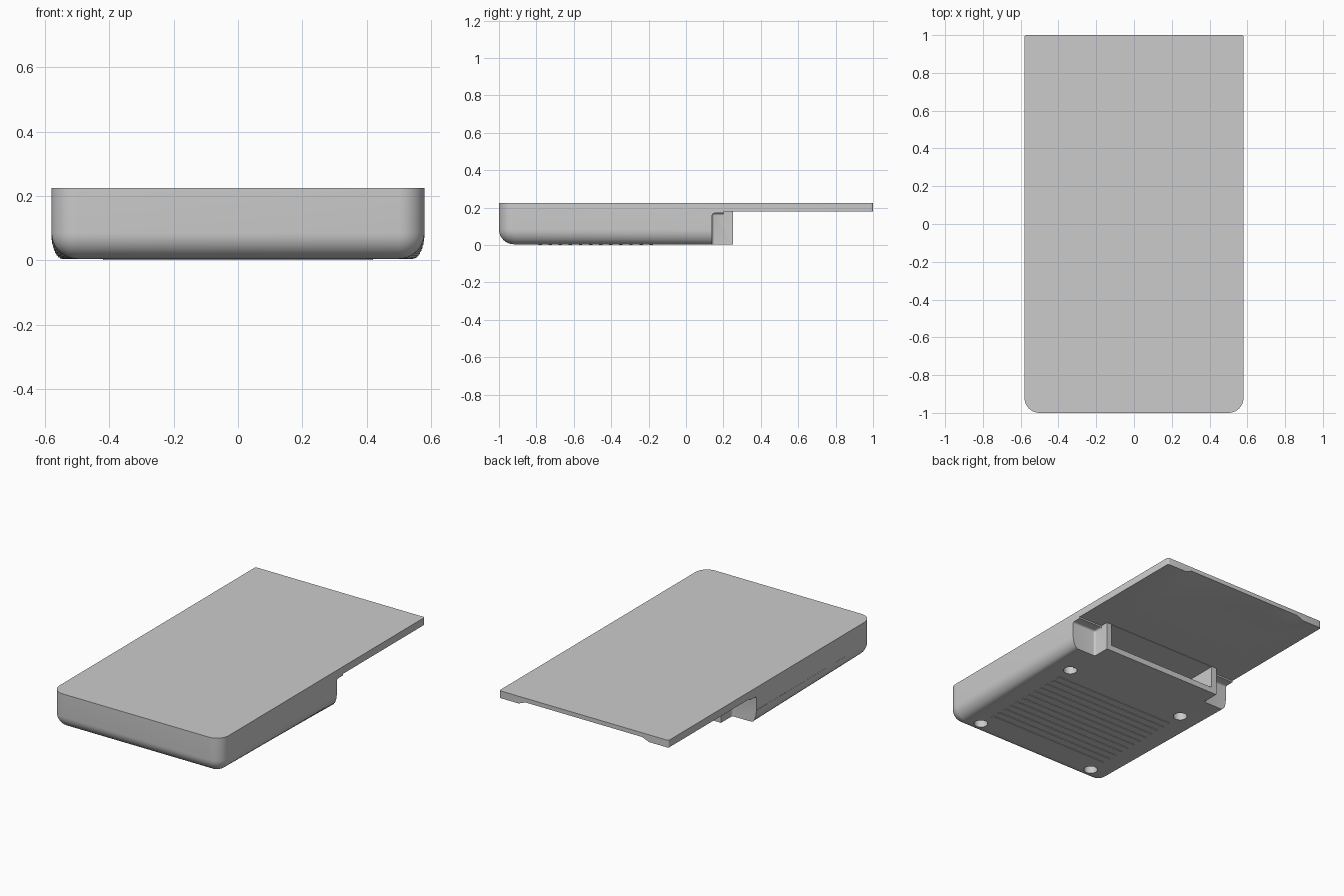
import bpy, bmesh
from mathutils import Vector

if "Cube" in bpy.data.objects:
    bpy.data.objects.remove(bpy.data.objects["Cube"], do_unlink=True)

grey = bpy.data.materials.new("light grey plastic")
grey.use_nodes = True
colour = (0.6, 0.6, 0.6, 1)
grey.diffuse_color = colour
grey.node_tree.nodes["Principled BSDF"].inputs["Base Color"].default_value = colour


def finish(name, bm):
    mesh = bpy.data.meshes.new(name)
    bmesh.ops.recalc_face_normals(bm, faces=bm.faces)
    bm.to_mesh(mesh)
    bm.free()
    mesh.materials.append(grey)
    obj = bpy.data.objects.new(name, mesh)
    bpy.context.collection.objects.link(obj)
    return obj


def box_bm(lo, hi):
    bm = bmesh.new()
    lo, hi = Vector(lo), Vector(hi)
    bmesh.ops.create_cube(bm, size=1)
    for v in bm.verts:
        v.co = [(lo[i] + hi[i]) / 2 + v.co[i] * (hi[i] - lo[i]) for i in range(3)]
    return bm


def bevel(bm, rule, radius, segments):
    edges = [e for e in bm.edges
             if rule((e.verts[0].co + e.verts[1].co) / 2, e.verts[0].co - e.verts[1].co)]
    bmesh.ops.bevel(bm, geom=edges, offset=radius, segments=segments,
                    profile=0.5, affect='EDGES')


def box(name, lo, hi, radius=0):
    bm = box_bm(lo, hi)
    if radius:
        bevel(bm, lambda mid, d: True, radius, 4)
    return finish(name, bm)


def cut(target, cutter):
    mod = target.modifiers.new("cut", 'BOOLEAN')
    mod.operation = 'DIFFERENCE'
    mod.solver = 'EXACT'
    mod.object = cutter
    bpy.context.view_layer.objects.active = target
    bpy.ops.object.modifier_apply(modifier=mod.name)
    bpy.data.objects.remove(cutter, do_unlink=True)


# Casing: one block, rounded at the front corners and along the bottom
BASE, TOP, SHELF, W = 0.004, 0.225, 0.18, 0.58
bm = box_bm((-W, -1, BASE), (W, 1, TOP))
bevel(bm, lambda m, d: abs(d.z) > 0.1 and m.y > 0, 0.01, 3)
bevel(bm, lambda m, d: (abs(d.z) > 0.1 and m.y < -0.9)
      or (m.z < 0.01 and (m.y < -0.9 or (abs(m.x) > 0.57 and abs(d.y) > 1))), 0.08, 10)
casing = finish("casing", bm)

# Thin rear plate, left by clearing the space below it
cut(casing, box("shelf_cutter", (-1, 0.25, -0.1), (1, 1.1, SHELF)))

# Rear corner notches
for side in (-1, 1):
    xs = sorted((side * 0.415, side * 0.8))
    cut(casing, box("notch_cutter", (xs[0], 0.14, -0.1), (xs[1], 0.4, 0.17), 0.012))
    cut(casing, box("notch_step_cutter", (xs[0], 0.2, 0.1), (xs[1], 0.4, SHELF)))

# Rear slot
cut(casing, box("slot_cutter", (-0.38, -0.1, 0.04), (0.38, 0.3, 0.178)))

# Shallow tapered recess under the rear edge of the plate
bm = bmesh.new()
outline = [(-0.47, 0.16), (-0.45, SHELF), (-0.4, 0.2), (0.4, 0.2), (0.45, SHELF), (0.47, 0.16)]
face = bm.faces.new([bm.verts.new((x, 1.02, z)) for x, z in outline])
back = bmesh.ops.extrude_face_region(bm, geom=[face])["geom"]
for v in back:
    if isinstance(v, bmesh.types.BMVert):
        v.co += Vector((0, -0.4, -0.022))
cut(casing, finish("recess_cutter", bm))

# Screw holes in the underside
for x in (-0.417, 0.417):
    for y in (-0.89, -0.08):
        bm = bmesh.new()
        bmesh.ops.create_cone(bm, cap_ends=True, segments=24,
                              radius1=0.04, radius2=0.04, depth=0.2)
        bmesh.ops.translate(bm, vec=(x, y, 0), verts=bm.verts)
        cut(casing, finish("hole_cutter", bm))

# Grip ridges across the underside
for i in range(12):
    y = -0.78 + i * 0.054
    box("grip_ridge_%d" % (i + 1), (-0.42, y - 0.009, 0), (0.42, y + 0.009, BASE + 0.004))

bpy.ops.object.select_all(action='DESELECT')
casing.select_set(True)
bpy.context.view_layer.objects.active = casing
bpy.ops.object.shade_smooth_by_angle(angle=0.6)
